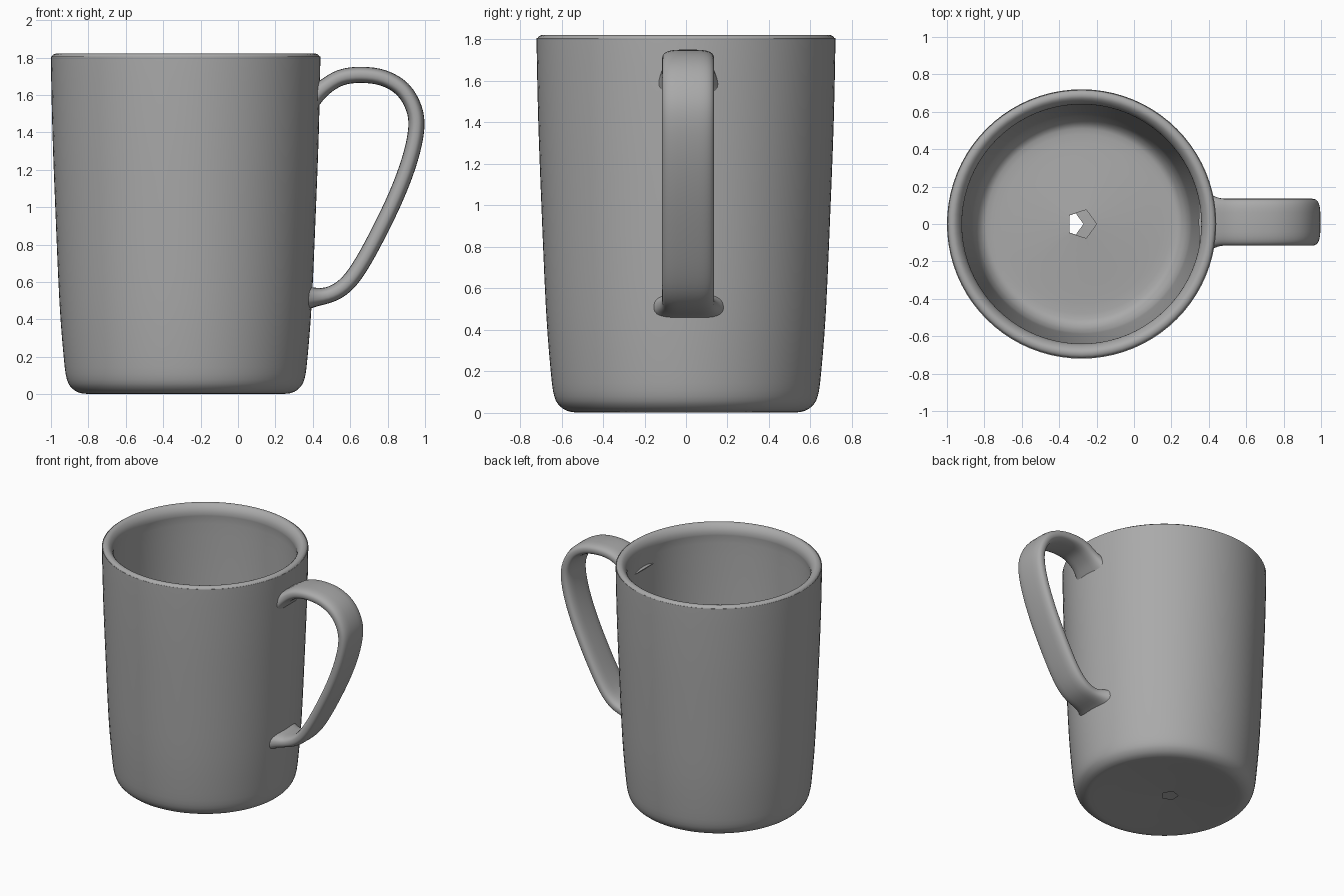
import bpy, bmesh, math
from mathutils import Vector

cube = bpy.data.objects.get("Cube")
if cube:
    bpy.data.objects.remove(cube)

glaze = bpy.data.materials.new("grey_glaze")
glaze.use_nodes = True
colour = (0.4, 0.4, 0.4, 1)
glaze.diffuse_color = colour
glaze.node_tree.nodes["Principled BSDF"].inputs["Base Color"].default_value = colour

CENTRE_X = -0.28


def loft(name, rings, caps):
    """Skin a list of closed rings of points."""
    bm = bmesh.new()
    loops = [[bm.verts.new(p) for p in ring] for ring in rings]
    n = len(loops[0])
    for a, b in zip(loops, loops[1:]):
        for i in range(n):
            j = (i + 1) % n
            bm.faces.new((a[i], a[j], b[j], b[i]))
    if caps:
        bm.faces.new(loops[0])
        bm.faces.new(loops[-1])
    bmesh.ops.recalc_face_normals(bm, faces=bm.faces)
    mesh = bpy.data.meshes.new(name)
    bm.to_mesh(mesh)
    bm.free()
    mesh.materials.append(glaze)
    obj = bpy.data.objects.new(name, mesh)
    bpy.context.collection.objects.link(obj)
    bpy.ops.object.select_all(action="DESELECT")
    obj.select_set(True)
    bpy.context.view_layer.objects.active = obj
    bpy.ops.object.shade_smooth_by_angle(angle=math.radians(50))
    return obj


def smooth_path(points, steps):
    """Catmull-Rom interpolation through the points."""
    pts = [Vector(p) for p in points]
    pts = [2 * pts[0] - pts[1]] + pts + [2 * pts[-1] - pts[-2]]
    out = []
    for p, q, r, s in zip(pts, pts[1:], pts[2:], pts[3:]):
        for k in range(steps):
            t = k / steps
            out.append(0.5 * (2 * q + (r - p) * t + (2 * p - 5 * q + 4 * r - s) * t * t
                              + (3 * q - p - 3 * r + s) * t ** 3))
    return out + [pts[-2]]


def circle(radius, z, sides=80):
    angles = [math.tau * i / sides for i in range(sides)]
    return [(CENTRE_X + radius * math.cos(a), radius * math.sin(a), z) for a in angles]


def pentagon(radius, z, shift=0, sides=80):
    ring = []
    for i in range(sides):
        a = math.tau * i / sides
        r = radius * math.cos(math.pi / 5) / math.cos(a % (math.tau / 5) - math.pi / 5)
        ring.append((CENTRE_X + shift + r * math.cos(a), r * math.sin(a), z))
    return ring


# Cup: underside, outer wall, rim, inner wall and floor, with a small centre hole
profile = [(0.3, 0.015), (0.5, 0.004), (0.56, 0.006), (0.605, 0.03), (0.635, 0.08), (0.652, 0.2),
           (0.675, 0.5), (0.697, 1.0), (0.712, 1.4), (0.72, 1.77), (0.716, 1.805),
           (0.70, 1.82), (0.675, 1.818), (0.65, 1.79), (0.64, 1.75), (0.643, 1.68),
           (0.635, 1.3), (0.615, 0.8), (0.59, 0.3), (0.575, 0.18), (0.54, 0.115),
           (0.48, 0.095), (0.3, 0.105)]
rings = [pentagon(0.06, 0.025, -0.05)]
rings += [circle(r, z) for r, z in smooth_path(profile, 3)]
rings += [pentagon(0.08, 0.125)]
loft("cup", rings, False)

# Handle: a flat rounded strap swept along a loop, flared where it meets the cup
path = smooth_path([(0.385, 1.575), (0.46, 1.64), (0.55, 1.693), (0.66, 1.708), (0.78, 1.69),
                    (0.88, 1.63), (0.94, 1.53), (0.953, 1.42), (0.92, 1.26), (0.85, 1.07),
                    (0.75, 0.86), (0.65, 0.68), (0.57, 0.58), (0.48, 0.53), (0.36, 0.515)], 4)
rings = []
for i, p in enumerate(path):
    along = (path[min(i + 1, len(path) - 1)] - path[max(i - 1, 0)]).normalized()
    side = Vector((-along.y, along.x))
    flare = max(0, 1 - (p.x - 0.37) / 0.12) ** 2
    half_wide, half_thick = 0.125 + 0.045 * flare, 0.043 + 0.02 * flare
    ring = []
    for k in range(32):
        c, s = math.cos(math.tau * k / 32), math.sin(math.tau * k / 32)
        across = math.copysign(abs(c) ** 0.55, c) * half_wide
        q = p + side * math.copysign(abs(s) ** 0.8, s) * half_thick
        ring.append((q.x, 0.01 + across, q.y))
    rings.append(ring)
loft("handle", rings, True)
